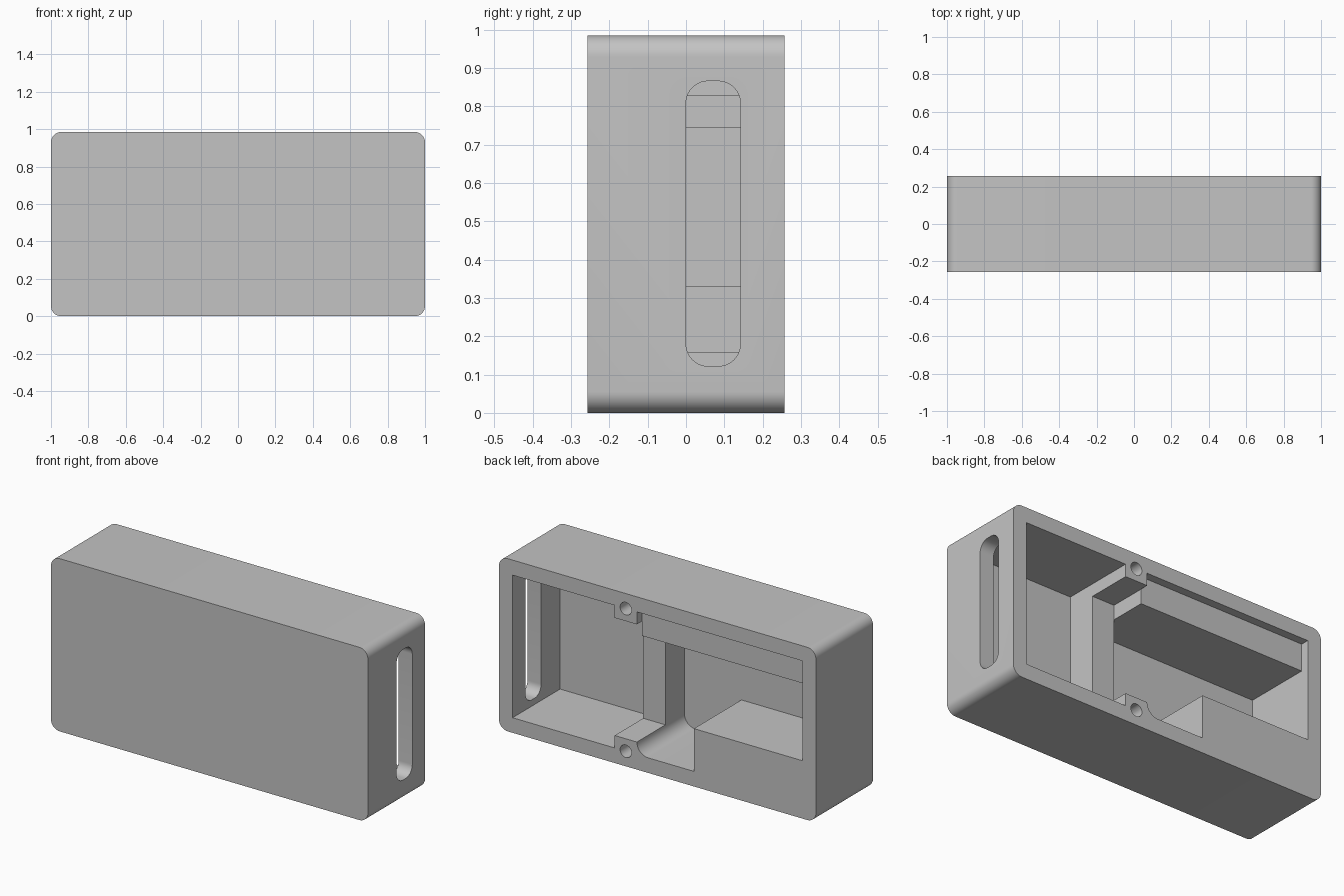
import bpy, bmesh
from math import sin, cos, pi, radians

cube = bpy.data.objects.get("Cube")
if cube:
    bpy.data.objects.remove(cube)

HX, HY, H = 1.0, 0.257, 0.985      # half width, half depth, height
WALL = 0.086
FLOOR = WALL - HY                  # inner face of the front panel
BACK = HY + 0.05                   # cutters overshoot the open back
XI, LOW, HIGH = HX - WALL, WALL, H - WALL
DIV_R, DIV_L = 0.13, 0.27          # divider sides
BOSS_LOW, BOSS_HIGH = 0.157, H - 0.157
SHELF, BLOCK = 0.745, 0.33         # underside of ledge, top of corner block

grey = bpy.data.materials.new("light_grey")
grey.use_nodes = True
grey.diffuse_color = (0.55, 0.55, 0.55, 1)
grey.node_tree.nodes["Principled BSDF"].inputs["Base Color"].default_value = grey.diffuse_color


def arc(cx, cy, r, start, end, steps=10):
    angles = [radians(start + (end - start) * i / steps) for i in range(steps + 1)]
    return [(cx + r * cos(a), cy + r * sin(a)) for a in angles]


def rect(a0, b0, a1, b1):
    return [(a0, b0), (a1, b0), (a1, b1), (a0, b1)]


def rounded_rect(a0, b0, a1, b1, r):
    return (arc(a1 - r, b0 + r, r, -90, 0) + arc(a1 - r, b1 - r, r, 0, 90)
            + arc(a0 + r, b1 - r, r, 90, 180) + arc(a0 + r, b0 + r, r, 180, 270))


def prism(name, outline, lo, hi, axis="y"):
    """Extrude an (x, z) outline along y, or a (y, z) outline along x."""
    bm = bmesh.new()
    place = (lambda a, b, t: (a, t, b)) if axis == "y" else (lambda a, b, t: (t, a, b))
    rings = [[bm.verts.new(place(a, b, t)) for a, b in outline] for t in (lo, hi)]
    n = len(outline)
    for ring in rings:
        bm.faces.new(ring)
    for i in range(n):
        j = (i + 1) % n
        bm.faces.new((rings[0][i], rings[0][j], rings[1][j], rings[1][i]))
    bmesh.ops.recalc_face_normals(bm, faces=bm.faces)
    mesh = bpy.data.meshes.new(name)
    bm.to_mesh(mesh)
    bm.free()
    mesh.materials.append(grey)
    obj = bpy.data.objects.new(name, mesh)
    bpy.context.collection.objects.link(obj)
    return obj


# Outer shell with rounded long edges
case = prism("case", rounded_rect(-HX, 0, HX, H, 0.055), -HY, HY)

# Large compartment, and the gap above the low divider between the bosses
cutters = [prism("left_compartment", rect(DIV_L, LOW, XI, HIGH), FLOOR, BACK)]
gap = [(0, BOSS_LOW), (0.4, BOSS_LOW), (0.4, BOSS_HIGH),
       (DIV_R, BOSS_HIGH), (DIV_R, 0.7), (0, 0.7)]
cutters.append(prism("divider_gap", gap, 0, BACK))

# Second compartment: corner block, filleted boss foot and a stepped ledge
r = BOSS_LOW - LOW
right = [(DIV_R, SHELF), (-XI, SHELF), (-XI, BLOCK), (-0.23, BLOCK), (-0.23, LOW)]
right += arc(DIV_R - r, BOSS_LOW, r, -90, 0)
cutters.append(prism("right_compartment", right, FLOOR, BACK))
cutters.append(prism("ledge_recess", rect(-XI, 0.6, DIV_R, HIGH), HY - 0.047, BACK))

# Long opening in the side wall
cutters.append(prism("side_slot", rounded_rect(0, 0.122, 0.142, 0.866, 0.058),
                     0.8, 1.1, axis="x"))

# Screw holes in the bosses
for z in (LOW, HIGH):
    circle = arc((DIV_R + DIV_L) / 2, z, 0.036, 0, 345, 23)
    cutters.append(prism("screw_hole", circle, HY - 0.25, BACK))

# Carve the shell
bpy.context.view_layer.objects.active = case
for cutter in cutters:
    cutter.hide_render = True
    mod = case.modifiers.new(cutter.name, "BOOLEAN")
    mod.operation, mod.solver, mod.object = "DIFFERENCE", "EXACT", cutter
    bpy.ops.object.modifier_apply(modifier=mod.name)
    bpy.data.objects.remove(cutter)

bpy.ops.object.select_all(action="DESELECT")
case.select_set(True)
bpy.ops.object.shade_smooth_by_angle(angle=radians(30))
